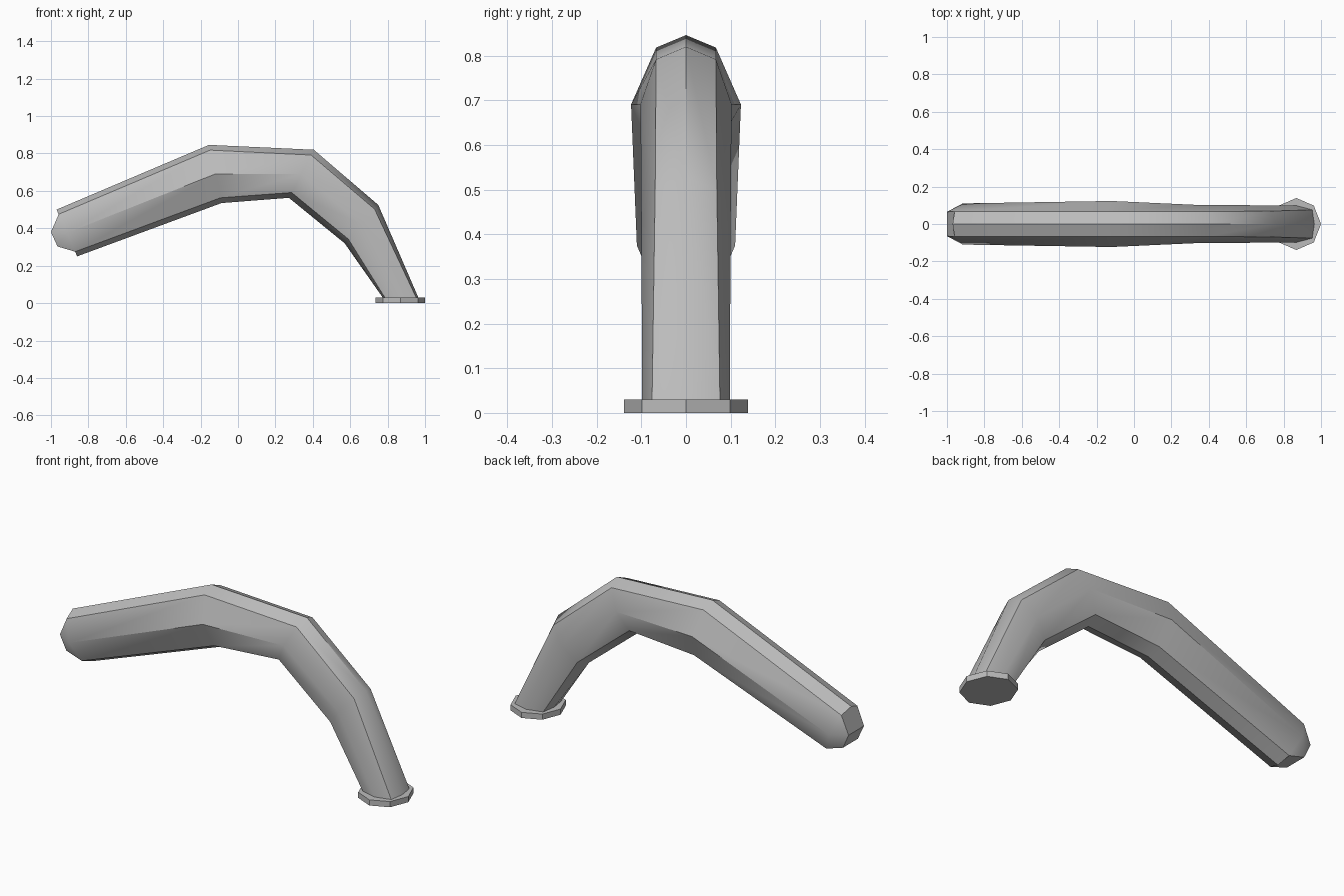
import bpy, bmesh, math
from mathutils import Vector

cube = bpy.data.objects.get("Cube")
if cube:
    bpy.data.objects.remove(cube, do_unlink=True)

grey = bpy.data.materials.new("light_grey")
grey.use_nodes = True
colour = (0.5, 0.5, 0.5, 1)
grey.diffuse_color = colour
grey.node_tree.nodes["Principled BSDF"].inputs["Base Color"].default_value = colour


def finish(bm, name, angle):
    """Turn a bmesh into a shaded object with the shared material."""
    bmesh.ops.recalc_face_normals(bm, faces=bm.faces)
    mesh = bpy.data.meshes.new(name)
    bm.to_mesh(mesh)
    bm.free()
    mesh.materials.append(grey)
    obj = bpy.data.objects.new(name, mesh)
    bpy.context.collection.objects.link(obj)
    bpy.ops.object.select_all(action="DESELECT")
    obj.select_set(True)
    bpy.context.view_layer.objects.active = obj
    bpy.ops.object.shade_smooth_by_angle(angle=math.radians(angle))
    return obj


def add_ring(bm, top, bottom, side, shoulder, inset):
    """Eight-sided section: ridge, shoulder, side, lower shoulder, keel and back up."""
    a, b = Vector((top[0], 0, top[1])), Vector((bottom[0], 0, bottom[1]))
    half = [(0, 0), (inset, shoulder), (0.5, side), (1 - inset, shoulder), (1, 0)]
    loop = half + [(t, -y) for t, y in half[-2:0:-1]]
    return [bm.verts.new(a.lerp(b, t) + Vector((0, y, 0))) for t, y in loop]


# Bent pipe: ridge point, keel point, half width, shoulder half width, shoulder inset
stations = [
    ((-0.97, 0.5), (-0.86, 0.25), 0.11, 0.067, 0.1),
    ((-0.155, 0.846), (-0.088, 0.535), 0.123, 0.067, 0.09),
    ((0.405, 0.82), (0.272, 0.563), 0.102, 0.067, 0.11),
    ((0.75, 0.525), (0.57, 0.32), 0.1, 0.069, 0.11),
    ((0.965, 0.028), (0.775, 0.028), 0.098, 0.076, 0.06),
]
bm = bmesh.new()
rings = [add_ring(bm, *s) for s in stations]
for r, s in zip(rings, rings[1:]):
    for i in range(8):
        j = (i + 1) % 8
        bm.faces.new((r[i], r[j], s[j], s[i]))
bm.faces.new(rings[-1])

# Blunt faceted nose closing the free end
ridge, sh_l, side_l, low_l, keel, low_r, side_r, sh_r = rings[0]
tip_l, tip_r = [bm.verts.new((-1, y, 0.38)) for y in (0.065, -0.065)]
chin_l, chin_r = [bm.verts.new((-0.965, y, 0.303)) for y in (0.062, -0.062)]
bm.faces.new((ridge, sh_l, tip_l, tip_r, sh_r))
bm.faces.new((tip_l, chin_l, chin_r, tip_r))
bm.faces.new((chin_l, low_l, keel, low_r, chin_r))
for sh, side, low, tip, chin in ((sh_l, side_l, low_l, tip_l, chin_l),
                                 (sh_r, side_r, low_r, tip_r, chin_r)):
    bm.faces.new((sh, side, tip))
    bm.faces.new((side, chin, tip))
    bm.faces.new((side, low, chin))
finish(bm, "bent_pipe", 40)

# Octagonal mounting flange
bm = bmesh.new()
bmesh.ops.create_cone(bm, cap_ends=True, segments=8, radius1=1, radius2=1, depth=1)
for v in bm.verts:
    v.co = (0.868 + v.co.x * 0.132, v.co.y * 0.139, (v.co.z + 0.5) * 0.03)
finish(bm, "mounting_flange", 30)
